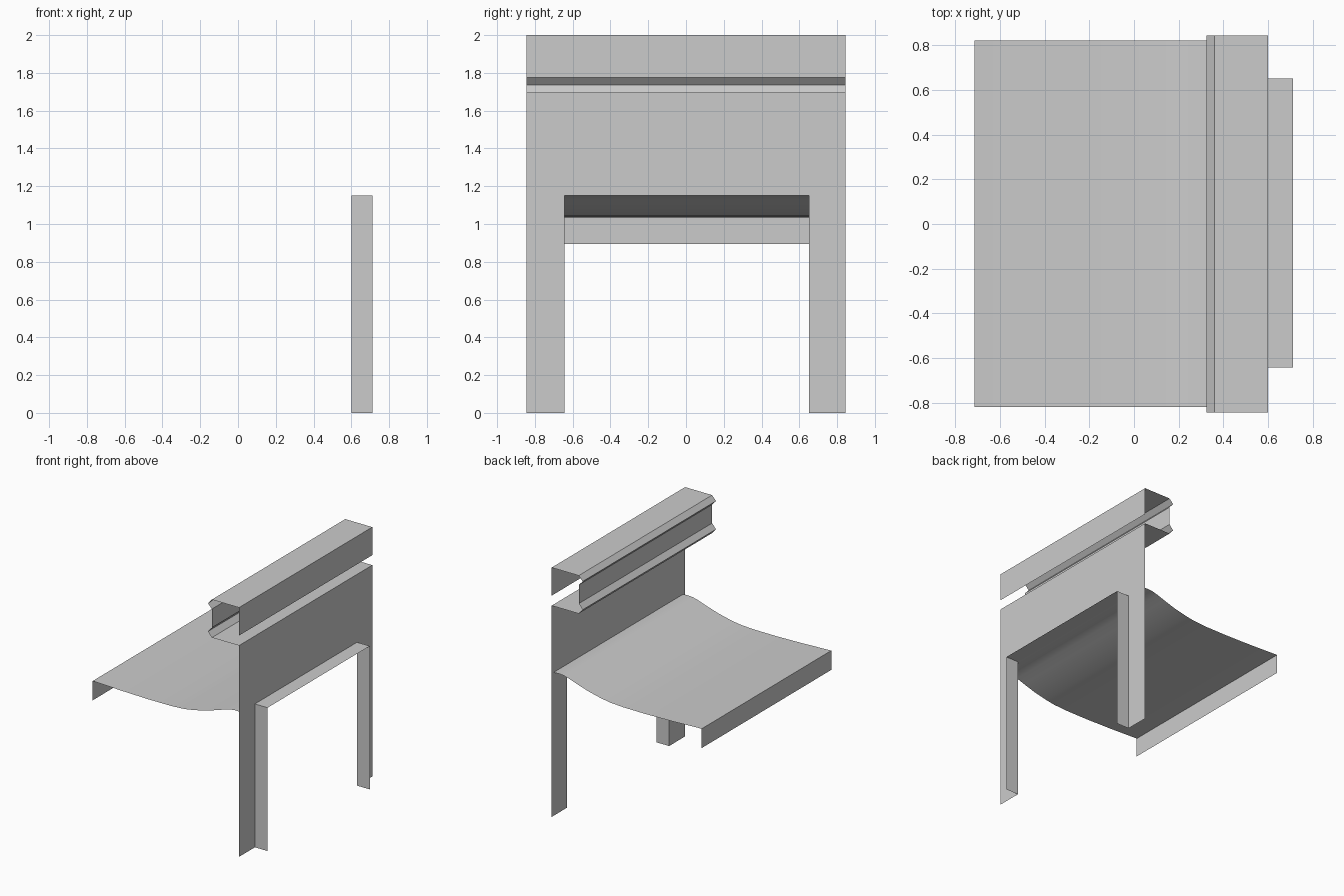
import bpy

if "Cube" in bpy.data.objects:
    bpy.data.objects.remove(bpy.data.objects["Cube"])


def sheet(name, profile, y0, y1, smooth=False):
    """Sweep an open (x, z) profile along y as a thin sheet."""
    n = len(profile)
    verts = [(x, y, z) for y in (y0, y1) for x, z in profile]
    faces = [(i, i + 1, n + i + 1, n + i) for i in range(n - 1)]
    return make(name, verts, faces, smooth)


def make(name, verts, faces, smooth=False):
    mesh = bpy.data.meshes.new(name)
    mesh.from_pydata(verts, [], faces)
    mesh.update()
    obj = bpy.data.objects.new(name, mesh)
    bpy.context.collection.objects.link(obj)
    if smooth:
        bpy.context.view_layer.objects.active = obj
        obj.select_set(True)
        bpy.ops.object.shade_smooth_by_angle(angle=0.5)
        obj.select_set(False)
    return obj


W = 0.845                # half width of the panel
Y0, Y1 = -0.643, 0.652   # opening sides
TOP = 1.15               # opening top
BACK, OUT = 0.60, 0.713  # panel plane and outer edge of the opening trim

# Grooved cap folded over the top, with a slot above the panel
sheet("folded_cap", [(BACK, 1.775), (BACK, 2.0), (0.36, 2.0), (0.325, 1.962),
                     (0.36, 1.924), (0.36, 1.775), (0.325, 1.735),
                     (0.36, 1.695), (BACK, 1.695)], -W, W)

# Upright panel and its two legs
sheet("upright_panel", [(BACK, 1.695), (BACK, TOP)], -W, W)
for side, a, b in (("left", -W, Y0), ("right", Y1, W)):
    sheet(side + "_leg", [(BACK, TOP), (BACK, 0)], a, b)

# Trim around the opening: one folded strip
path = [(Y0, 0), (Y0, TOP), (Y1, TOP), (Y1, 0)]
make("opening_trim", [(x, y, z) for x in (BACK, OUT) for y, z in path],
     [(i, i + 1, i + 5, i + 4) for i in range(3)])

# Dished shelf rising to the panel, with a drop at the free edge
sheet("curved_shelf", [(-0.715, 0.895), (-0.715, 1.05), (-0.45, 1.04),
                       (-0.22, 1.035), (-0.02, 1.036), (0.10, 1.043),
                       (0.18, 1.056), (0.29, 1.081), (0.39, 1.112),
                       (0.46, 1.136), (0.51, 1.149), (0.55, 1.153),
                       (BACK, 1.15)], -0.82, 0.822, smooth=True)
